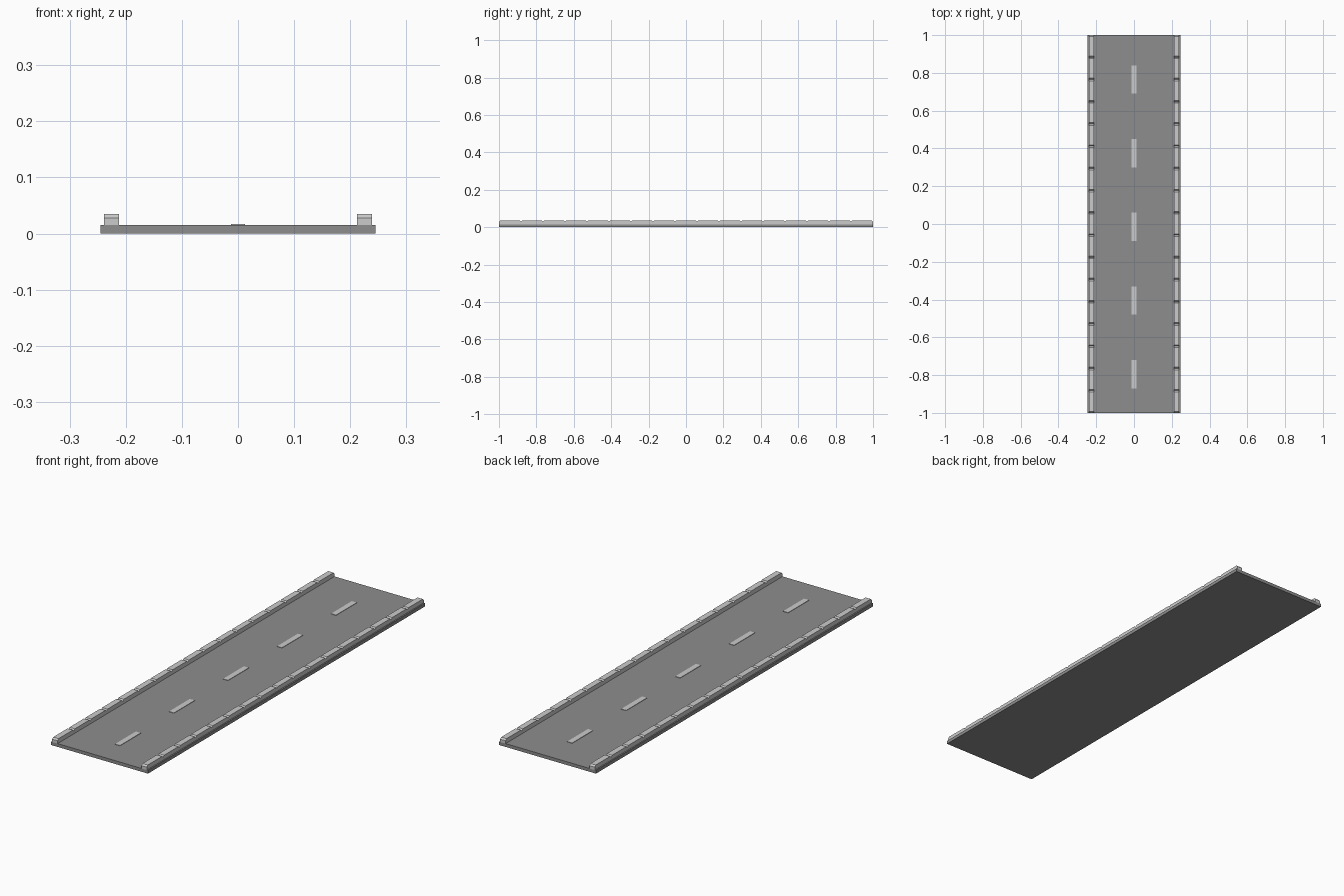
import bpy, bmesh

if "Cube" in bpy.data.objects:
    bpy.data.objects.remove(bpy.data.objects["Cube"])


def box(name, x, y, z0, sx, sy, sz):
    bpy.ops.mesh.primitive_cube_add(size=1, location=(x, y, z0 + sz / 2))
    ob = bpy.context.object
    ob.name = name
    ob.scale = (sx, sy, sz)
    bpy.ops.object.transform_apply(location=False, rotation=False, scale=True)
    return ob


def curb_block(name, x, y, z0, width, length, height, cham_y, cham_z):
    # side profile with sloped ends, extruded across the width
    h = length / 2
    profile = [(-h, 0), (h, 0), (h, height - cham_z), (h - cham_y, height),
               (-h + cham_y, height), (-h, height - cham_z)]
    bm = bmesh.new()
    face = bm.faces.new([bm.verts.new((-width / 2, a, b)) for a, b in profile])
    res = bmesh.ops.extrude_face_region(bm, geom=[face])
    verts = [g for g in res["geom"] if isinstance(g, bmesh.types.BMVert)]
    bmesh.ops.translate(bm, verts=verts, vec=(width, 0, 0))
    bmesh.ops.recalc_face_normals(bm, faces=bm.faces)
    mesh = bpy.data.meshes.new(name)
    bm.to_mesh(mesh)
    bm.free()
    ob = bpy.data.objects.new(name, mesh)
    ob.location = (x, y, z0)
    bpy.context.collection.objects.link(ob)
    return ob


ROAD_TOP = 0.015

# dark asphalt slab
asphalt = bpy.data.materials.new("asphalt")
asphalt.diffuse_color = (0.27, 0.27, 0.27, 1)
asphalt.use_nodes = True
asphalt.node_tree.nodes["Principled BSDF"].inputs["Base Color"].default_value = asphalt.diffuse_color
slab = box("road_slab", 0, 0, 0, 0.49, 2.0, ROAD_TOP)
slab.data.materials.append(asphalt)

# dashed centre line
for i in range(5):
    box(f"lane_dash_{i + 1}", 0, 0.765 - 0.39 * i, ROAD_TOP, 0.025, 0.15, 0.002)

# rows of curb stones on both edges
COUNT = 17
STEP = 2.0 / COUNT
for side, sx in (("left", -1), ("right", 1)):
    for i in range(COUNT):
        curb_block(f"curb_{side}_{i + 1}", sx * 0.2255, -1 + STEP * (i + 0.5),
                   ROAD_TOP, 0.027, STEP, 0.02, 0.007, 0.007)
